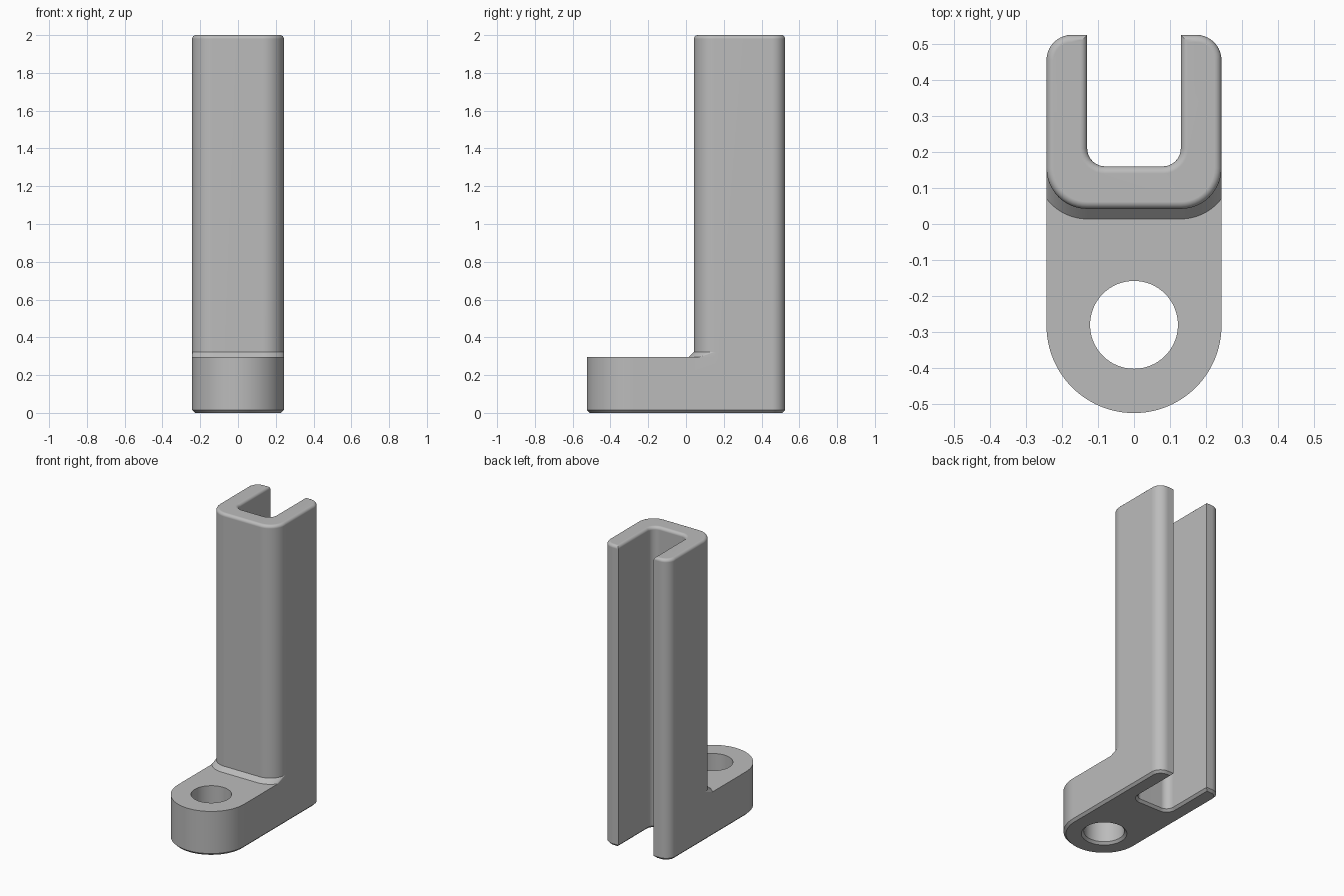
import bpy, bmesh
from math import sin, cos, radians, sqrt

if "Cube" in bpy.data.objects:
    bpy.data.objects.remove(bpy.data.objects["Cube"], do_unlink=True)

HALF = 0.243        # half width of the bracket
HEIGHT = 2.0
LEDGE = 0.295       # thickness of the foot
COL_X, COL_Y = 0.13, 0.155   # centre of the rounded front corners
COL_R = HALF - COL_X
HOLE_Y, HOLE_R = -0.28, 0.122
FILLET = 0.028
CHAMFER = 0.015

grey = bpy.data.materials.new("plain_grey")
grey.use_nodes = True
colour = (0.5, 0.5, 0.5, 1)
grey.diffuse_color = colour
grey.node_tree.nodes["Principled BSDF"].inputs["Base Color"].default_value = colour


def arc(cx, cy, r, start, end, n=10):
    angles = [radians(start + (end - start) * i / n) for i in range(n + 1)]
    return [(cx + r * cos(a), cy + r * sin(a)) for a in angles]


def verts(bm, points, z):
    return [bm.verts.new((x, y, z)) for x, y in points]


def walls(bm, low, high):
    for i in range(len(low)):
        j = (i + 1) % len(low)
        bm.faces.new((low[i], low[j], high[j], high[i]))


def finish(name, bm):
    mesh = bpy.data.meshes.new(name)
    bm.to_mesh(mesh)
    bm.free()
    mesh.materials.append(grey)
    obj = bpy.data.objects.new(name, mesh)
    bpy.context.collection.objects.link(obj)
    return obj


def activate(obj):
    bpy.ops.object.select_all(action='DESELECT')
    obj.select_set(True)
    bpy.context.view_layer.objects.active = obj


# Outlines: the foot and the column share the slotted back
right_back = (arc(HALF - 0.07, 0.455, 0.07, 0, 90) + [(COL_X, 0.525)]
              + arc(COL_X - 0.05, 0.21, 0.05, 0, -90, 8))
back = right_back + [(-x, y) for x, y in reversed(right_back)]
column_front = (arc(-COL_X, COL_Y, COL_R, 180, 270, 12)
                + arc(COL_X, COL_Y, COL_R, 270, 360, 12))
foot_front = ([(-HALF, COL_Y)] + arc(0, HOLE_Y - 0.002, HALF, 180, 360, 48)
              + [(HALF, COL_Y)])

# Body: foot, ledge and slotted column as one solid
bm = bmesh.new()
foot_low = verts(bm, foot_front + back, 0)
foot_high = verts(bm, foot_front + back, LEDGE)
column_low = verts(bm, column_front + back, LEDGE)
column_high = verts(bm, column_front + back, HEIGHT)
walls(bm, foot_low, foot_high)
walls(bm, column_low, column_high)
bm.faces.new(foot_low[::-1])
bm.faces.new(column_high)
ledge = foot_high[:len(foot_front)] + column_low[1:len(column_front) - 1][::-1]
bm.faces.new(ledge)
bmesh.ops.remove_doubles(bm, verts=bm.verts[:], dist=0.0001)
bmesh.ops.recalc_face_normals(bm, faces=bm.faces[:])

# Rounded top rim and chamfered underside
for z, size, steps in ((HEIGHT, 0.02, 5), (0, CHAMFER, 1)):
    rim = [e for e in bm.edges if all(abs(v.co.z - z) < 0.0001 for v in e.verts)]
    bmesh.ops.bevel(bm, geom=rim, offset=size, offset_type='OFFSET',
                    segments=steps, profile=0.5, affect='EDGES')
body = finish("bracket_body", bm)

# Bolt hole with a chamfered lower rim
bm = bmesh.new()
rings = [verts(bm, arc(0, HOLE_Y, r, 0, 360, 64)[:-1], z)
         for z, r in ((-CHAMFER, HOLE_R + 2 * CHAMFER), (CHAMFER, HOLE_R), (0.5, HOLE_R))]
walls(bm, rings[0], rings[1])
walls(bm, rings[1], rings[2])
bm.faces.new(rings[0][::-1])
bm.faces.new(rings[2])
cutter = finish("hole_cutter", bm)
cutter.hide_render = True
activate(body)
cut = body.modifiers.new("bolt_hole", 'BOOLEAN')
cut.operation = 'DIFFERENCE'
cut.solver = 'EXACT'
cut.object = cutter
bpy.ops.object.modifier_apply(modifier=cut.name)
bpy.data.objects.remove(cutter, do_unlink=True)

# Sloped strip where the column meets the foot, trimmed flush at the sides
bm = bmesh.new()
reach = COL_R + FILLET
lower = [(x, COL_Y - sqrt(reach ** 2 - max(abs(x) - COL_X, 0) ** 2))
         for x, y in column_front]
low = verts(bm, lower, LEDGE)
high = verts(bm, column_front, LEDGE + FILLET)
for i in range(len(low) - 1):
    bm.faces.new((low[i], low[i + 1], high[i + 1], high[i]))
left, right = verts(bm, [(-HALF, COL_Y), (HALF, COL_Y)], LEDGE)
bm.faces.new((low[-1], right, high[-1]))
bm.faces.new((left, low[0], high[0]))
strip = finish("column_base_strip", bm)

for obj in (body, strip):
    activate(obj)
    bpy.ops.object.shade_smooth_by_angle(angle=radians(30))
    normals = obj.modifiers.new("even_shading", 'WEIGHTED_NORMAL')
    normals.keep_sharp = True
